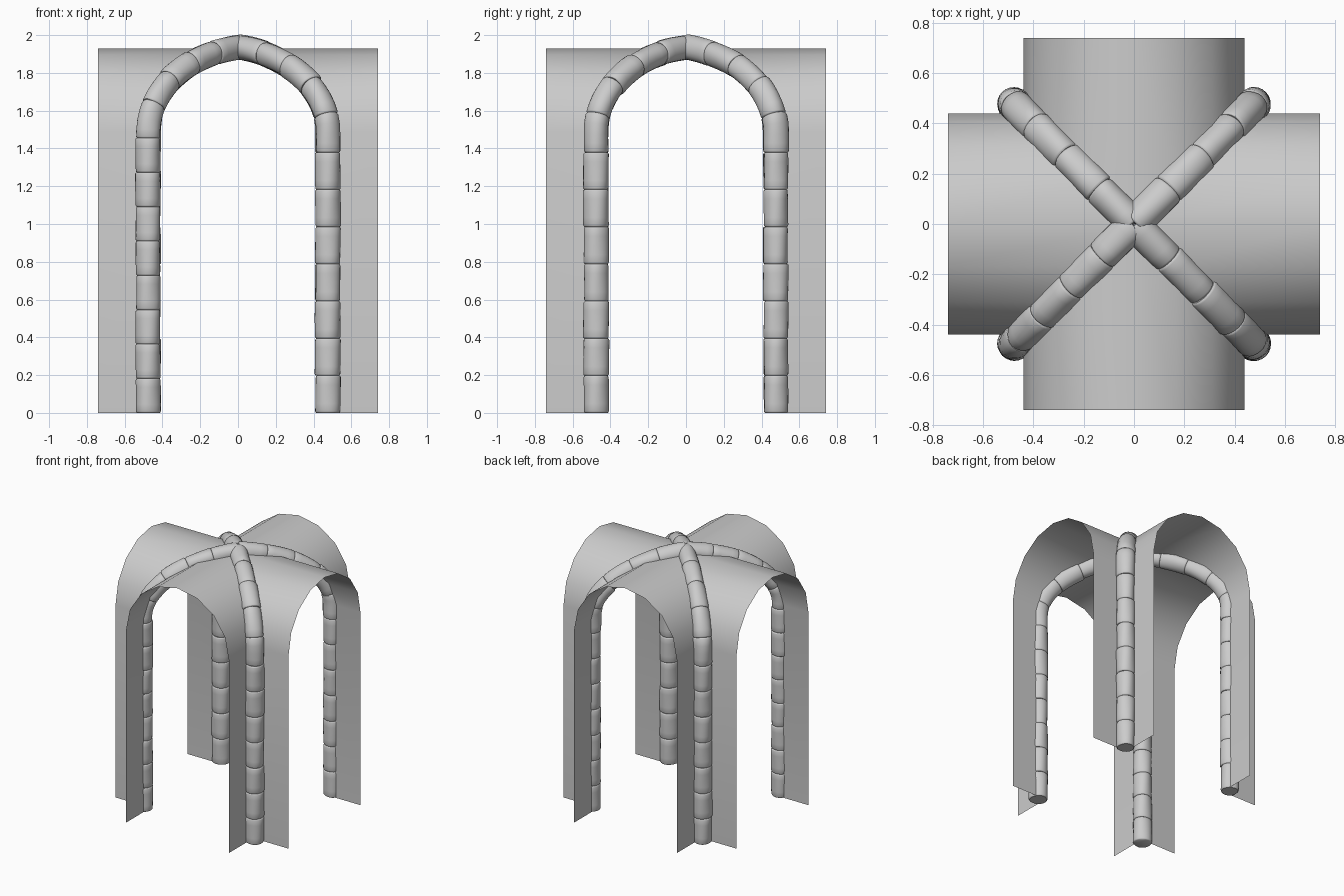
import bpy, bmesh, math, random
from mathutils import Vector

random.seed(4)
if "Cube" in bpy.data.objects:
    bpy.data.objects.remove(bpy.data.objects["Cube"])

HALF_SPAN, REACH, SPRING, RISE = 0.44, 0.74, 1.49, 0.44
RIB_X, RIB_R, SIDES = 0.476, 0.065, 24

stone = bpy.data.materials.new("grey_stone")
stone.use_nodes = True
stone.diffuse_color = (0.6, 0.6, 0.6, 1)
stone.node_tree.nodes["Principled BSDF"].inputs["Base Color"].default_value = (0.6, 0.6, 0.6, 1)


def finish(name, bm, angle):
    mesh = bpy.data.meshes.new(name)
    bm.to_mesh(mesh)
    bm.free()
    mesh.materials.append(stone)
    obj = bpy.data.objects.new(name, mesh)
    bpy.context.collection.objects.link(obj)
    bpy.ops.object.select_all(action="DESELECT")
    obj.select_set(True)
    bpy.context.view_layer.objects.active = obj
    bpy.ops.object.shade_smooth_by_angle(angle=math.radians(angle))
    return obj


# Vault webs: four open barrel arms, each trimmed along the diagonals
def vault_arm(name, turn):
    steps = 8
    arch = [(HALF_SPAN * math.cos(math.pi * i / steps),
             SPRING + RISE * math.sin(math.pi * i / steps)) for i in range(steps + 1)]
    profile = [(HALF_SPAN, 0)] + arch + [(-HALF_SPAN, 0)]
    bm = bmesh.new()
    rows = [(bm.verts.new((x, -REACH, z)), bm.verts.new((x, -abs(x), z))) for x, z in profile]
    for a, b in zip(rows, rows[1:]):
        corners = [a[0], a[1], b[1], b[0]]
        # the crown vertex lies on the axis, so every strip stays a quad
        bm.faces.new(corners)
    bmesh.ops.recalc_face_normals(bm, faces=bm.faces)
    bm.normal_update()
    crown = max(bm.faces, key=lambda f: f.calc_center_median().z)
    if crown.normal.z < 0:
        bmesh.ops.reverse_faces(bm, faces=bm.faces)
    finish(name, bm, 40).rotation_euler.z = turn


# Centre line of a rib: straight leg, then a slightly pointed arch along the diagonal
def rib_path():
    shift, height = 0.1, 0.453
    span = RIB_X + shift
    pts = [Vector((RIB_X, RIB_X, SPRING * i / 20)) for i in range(20)]
    last = math.acos(shift / span)
    for i in range(61):
        t = last * i / 60
        x = span * math.cos(t) - shift
        pts.append(Vector((x, x, SPRING + height * math.sin(t))))
    return pts


def sample(pts, dist):
    for a, b in zip(pts, pts[1:]):
        step = (b - a).length
        if dist <= step:
            return a.lerp(b, dist / step), (b - a).normalized()
        dist -= step
    return pts[-1], (pts[-1] - pts[-2]).normalized()


# Rib: a row of slightly uneven round stones with softened ends
def rib(name, stones, turn):
    pts = rib_path()
    length = sum((b - a).length for a, b in zip(pts, pts[1:]))
    size = length / stones
    side = Vector((1, -1, 0)).normalized()
    bm = bmesh.new()
    for s in range(stones):
        phase, swell = random.uniform(0, 6), random.uniform(-0.002, 0.003)
        rings = []
        for u, scale in ((0, 0.9), (0.015, 0.96), (0.045, 1), (0.25, 1), (0.5, 1),
                         (0.75, 1), (0.955, 1), (0.985, 0.96), (1, 0.9)):
            centre, along = sample(pts, (s + u) * size)
            out = side.cross(along).normalized()
            ring = []
            for k in range(SIDES):
                a = math.tau * k / SIDES
                r = scale * (RIB_R + swell + 0.002 * math.sin(3 * a + phase + 2 * u))
                p = centre + (side * math.cos(a) + out * math.sin(a)) * r
                p.z = max(p.z, 0)
                ring.append(bm.verts.new(p))
            rings.append(ring)
        for lo, hi in zip(rings, rings[1:]):
            for k in range(SIDES):
                n = (k + 1) % SIDES
                bm.faces.new((lo[k], lo[n], hi[n], hi[k]))
        bm.faces.new(rings[0])
        bm.faces.new(rings[-1])
    bmesh.ops.recalc_face_normals(bm, faces=bm.faces)
    finish(name, bm, 35).rotation_euler.z = turn


for i, label in enumerate(("front", "left", "back", "right")):
    vault_arm(label + "_vault", i * math.pi / 2)

for i, (label, count) in enumerate((("back_left", 12), ("back_right", 12),
                                    ("front_right", 13), ("front_left", 12))):
    rib(label + "_rib", count, i * math.pi / 2)
